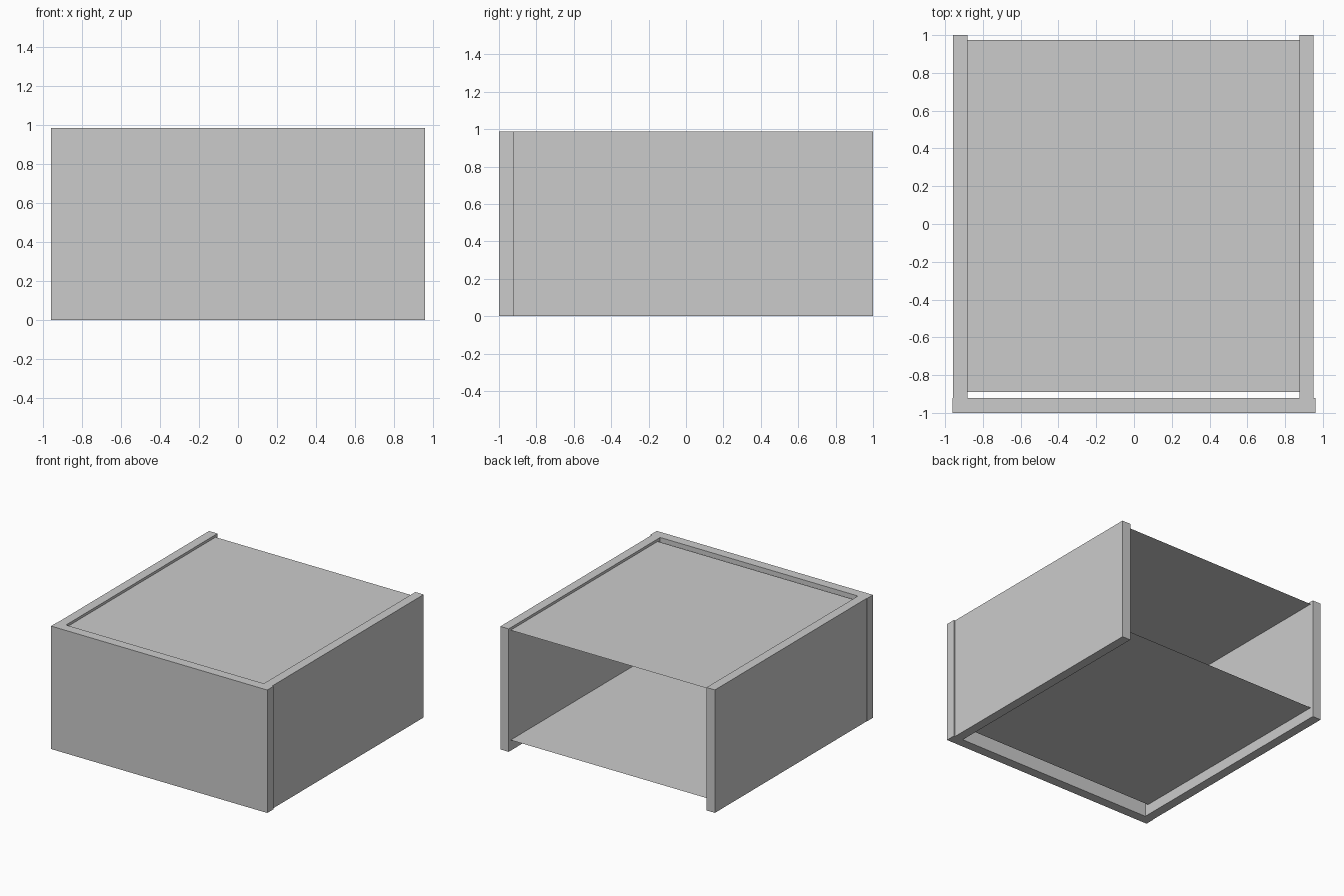
import bpy
import bmesh

if "Cube" in bpy.data.objects:
    bpy.data.objects.remove(bpy.data.objects["Cube"])

HEIGHT = 0.987


def finish(name, bm):
    mesh = bpy.data.meshes.new(name)
    bm.to_mesh(mesh)
    bm.free()
    obj = bpy.data.objects.new(name, mesh)
    bpy.context.collection.objects.link(obj)
    return obj


def panel(name, x0, x1, y0, y1):
    """Upright board standing on the ground, full height."""
    bm = bmesh.new()
    bmesh.ops.create_cube(bm, size=1)
    bmesh.ops.scale(bm, vec=(x1 - x0, y1 - y0, HEIGHT), verts=bm.verts)
    bmesh.ops.translate(bm, vec=((x0 + x1) / 2, (y0 + y1) / 2, HEIGHT / 2), verts=bm.verts)
    return finish(name, bm)


def sheet(name, x0, x1, y0, y1, z):
    """Paper-thin horizontal sheet."""
    bm = bmesh.new()
    bmesh.ops.create_grid(bm, x_segments=1, y_segments=1, size=0.5)
    bmesh.ops.scale(bm, vec=(x1 - x0, y1 - y0, 1), verts=bm.verts)
    bmesh.ops.translate(bm, vec=((x0 + x1) / 2, (y0 + y1) / 2, z), verts=bm.verts)
    return finish(name, bm)


# Front board, slightly wider than the box behind it
panel("front_panel", -0.96, 0.96, -1.0, -0.922)

# Side boards
panel("left_panel", -0.957, -0.882, -0.922, 1.0)
panel("right_panel", 0.875, 0.949, -0.922, 1.0)

# Thin recessed top and bottom sheets, short of the front board and the open back
for name, z in (("top_sheet", 0.967), ("bottom_sheet", 0.085)):
    sheet(name, -0.882, 0.875, -0.89, 0.975, z)
